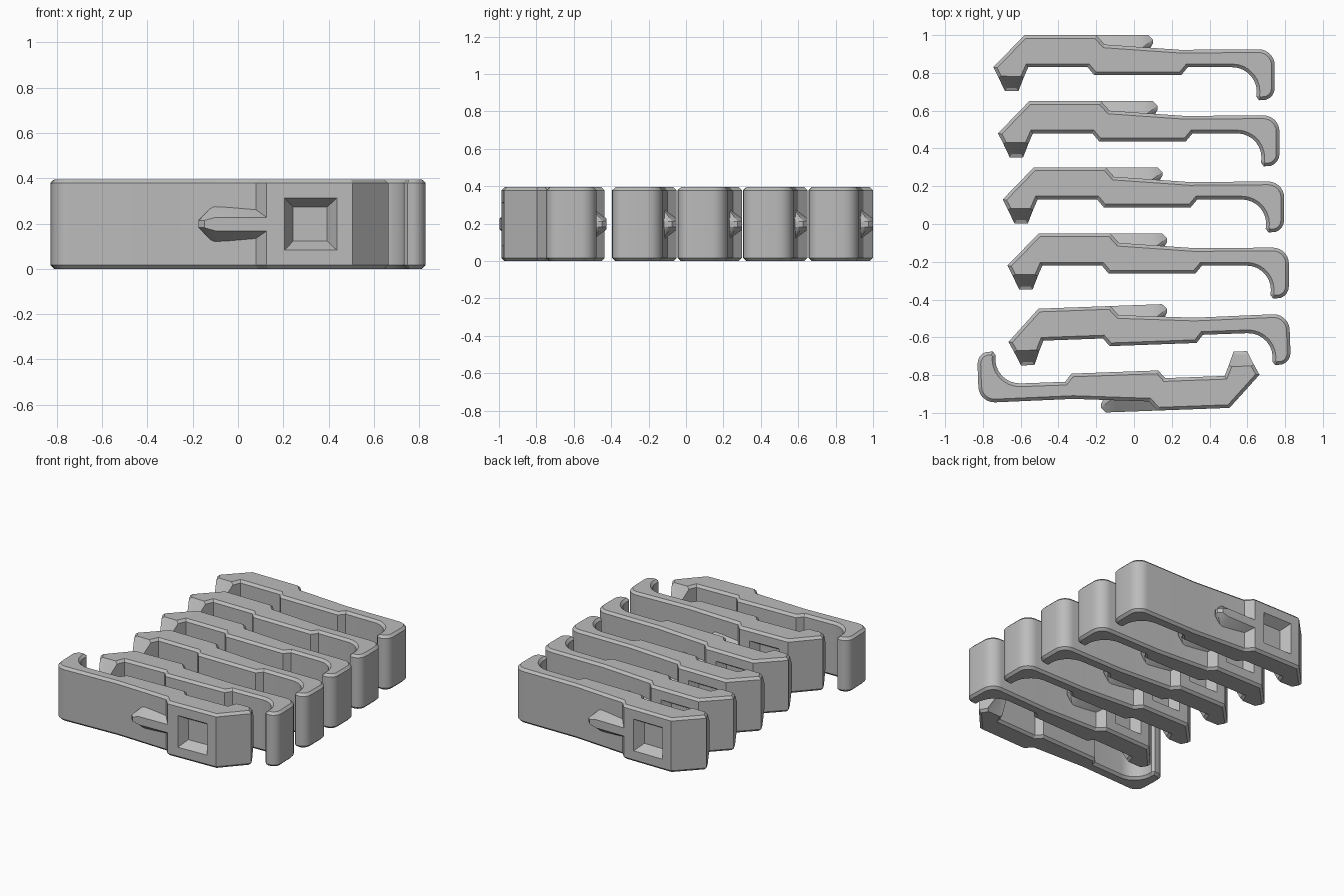
import bpy, bmesh, math
from mathutils import Vector

if "Cube" in bpy.data.objects:
    bpy.data.objects.remove(bpy.data.objects["Cube"])

H = 0.395      # clip height
B = 0.017      # edge chamfer
MID = H / 2


def arc(cx, cy, r, a0, a1, n=7):
    return [(cx + r * math.cos(math.radians(a0 + (a1 - a0) * i / n)),
             cy + r * math.sin(math.radians(a0 + (a1 - a0) * i / n))) for i in range(n + 1)]


def inset(pts, d):
    """Mitred inward offset of a counter-clockwise outline."""
    out = []
    for i, p in enumerate(pts):
        a, b, c = Vector(pts[i - 1]), Vector(p), Vector(pts[(i + 1) % len(pts)])
        u, v = (b - a).normalized(), (c - b).normalized()
        n1, n2 = Vector((-u.y, u.x)), Vector((-v.y, v.x))
        out.append(b + (n1 + n2) * d / (1 + n1.dot(n2)))
    return out


# Outline seen from above: back edge, catch tip, inner edge, hook, outer edge
outline = [(-0.20, 0.17), (-0.58, 0.17), (-0.745, 0.0),
           (-0.717, -0.055), (-0.683, -0.127), (-0.612, -0.127), (-0.584, -0.055),
           (-0.56, 0.0), (-0.245, 0.0), (-0.21, -0.042), (0.25, -0.042), (0.285, 0.0)]
outline += arc(0.52, -0.13, 0.13, 90, 0)
outline += [(0.647, -0.155), (0.662, -0.175), (0.685, -0.173)]
outline += arc(0.68, -0.11, 0.065, -75, 0, 4)
outline += arc(0.66, 0.01, 0.085, 0, 90)
outline += [(0.245, 0.092), (-0.155, 0.12)]
TIP = (4, 5)   # outline points at the end of the catch
N = len(outline)

bm = bmesh.new()

# Chamfered body, with the catch tip tapering in height
small = inset(outline, B)
rings = []
for pts, z in ((small, 0), (outline, B), (outline, H - B), (small, H)):
    ring = []
    for i, p in enumerate(pts):
        k = 0.5 if i in TIP else 1.0
        ring.append(bm.verts.new((p[0], p[1], MID + (z - MID) * k)))
    rings.append(ring)
pocket_face = None
for k in range(3):
    lo, hi = rings[k], rings[k + 1]
    for i in range(N):
        j = (i + 1) % N
        f = bm.faces.new((lo[i], lo[j], hi[j], hi[i]))
        if k == 1 and i == 0:
            pocket_face = f
for ring, flip in ((rings[0], True), (rings[3], False)):
    main = [v for i, v in enumerate(ring) if i not in TIP]
    wedge = ring[3:7]
    for loop in (main, wedge):
        bm.faces.new(loop[::-1] if flip else loop)

# Square tapered pocket in the back face
cx = -0.395
face = pocket_face
for half, y in ((0.115, 0.17), (0.075, 0.105)):
    face = bmesh.ops.extrude_discrete_faces(bm, faces=[face])["faces"][0]
    mx = sum(v.co.x for v in face.verts) / 4
    for v in face.verts:
        v.co = (cx + math.copysign(half, v.co.x - mx), y,
                MID + math.copysign(half, v.co.z - MID))

# Faceted nub beside the pocket: (x, y, half height)
nub = [(-0.205, 0.17, 0.03), (0.025, 0.17, 0.03), (0.075, 0.17, 0.016),
       (0.10, 0.145, 0.015), (0.10, 0.125, 0.015), (0.08, 0.09, 0.015),
       (-0.205, 0.09, 0.08), (0.025, 0.09, 0.09)]
verts = [bm.verts.new((x, y, MID + s * h)) for x, y, h in nub for s in (-1, 1)]
bmesh.ops.convex_hull(bm, input=verts)

bmesh.ops.recalc_face_normals(bm, faces=bm.faces[:])
mesh = bpy.data.meshes.new("clip")
bm.to_mesh(mesh)
bm.free()

grey = bpy.data.materials.new("grey plastic")
grey.diffuse_color = (0.5, 0.5, 0.5, 1)
grey.use_nodes = True
grey.node_tree.nodes["Principled BSDF"].inputs["Base Color"].default_value = grey.diffuse_color
mesh.materials.append(grey)

# Row of clips: x, y, turn in degrees (the front one faces the other way)
layout = [(0.0, 0.83, 0), (0.025, 0.48, 0), (0.05, 0.13, 0), (0.075, -0.22, 0),
          (0.08, -0.597, 2.1), (-0.08, -0.825, 182.1)]
for n, (x, y, turn) in enumerate(layout, 1):
    ob = bpy.data.objects.new(f"clip_{n}", mesh)
    ob.location = (x, y, 0)
    ob.rotation_euler.z = math.radians(turn)
    bpy.context.collection.objects.link(ob)

# Smooth the rounded hook, keep the chamfers sharp
bpy.context.view_layer.objects.active = ob
ob.select_set(True)
bpy.ops.object.shade_smooth_by_angle(angle=math.radians(25))
